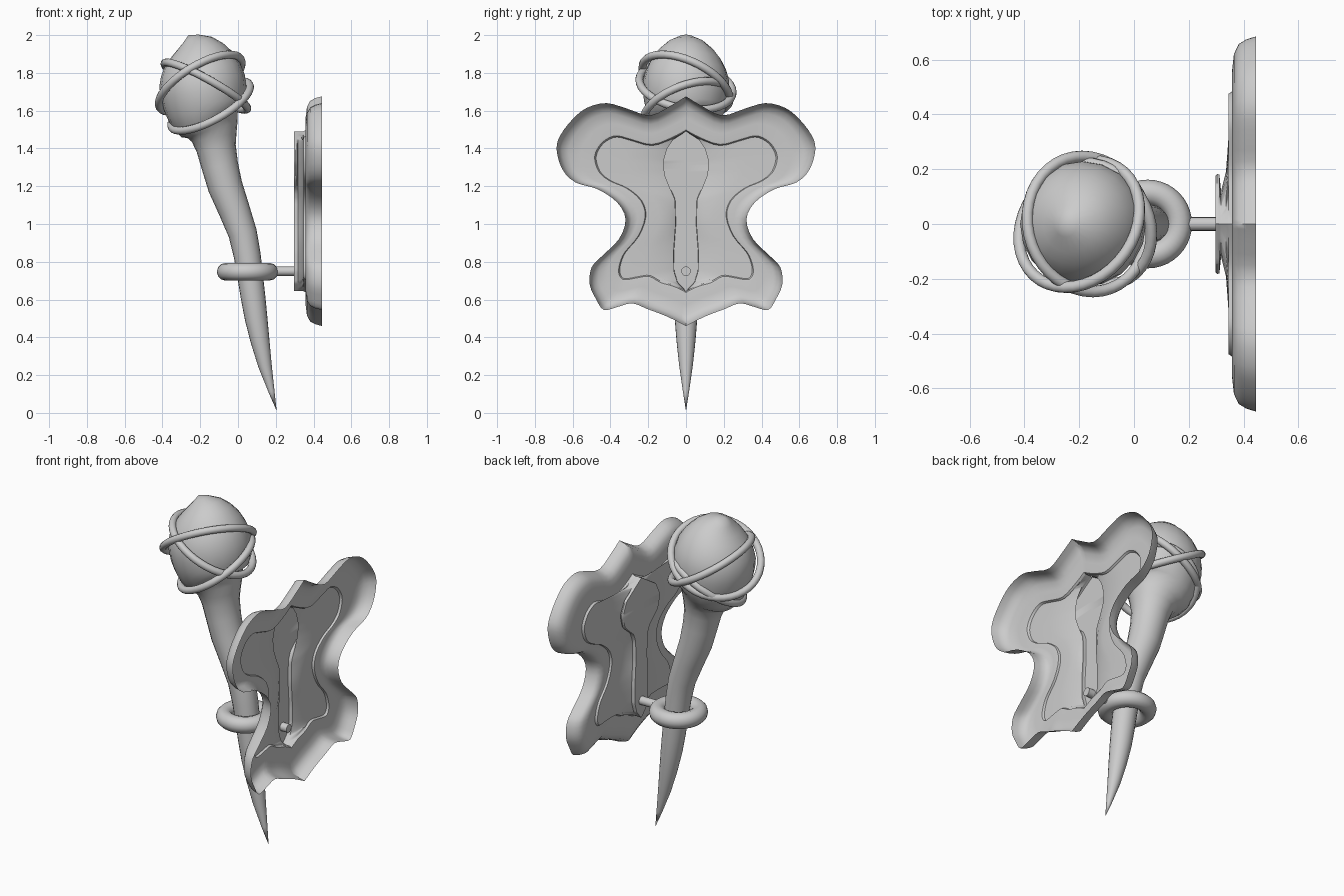
import bpy, math
from mathutils import Vector, Matrix

if "Cube" in bpy.data.objects:
    bpy.data.objects.remove(bpy.data.objects["Cube"])


def spline(pts, n):
    """Catmull-Rom resampling of tuples of any length."""
    p = [Vector(q) for q in pts]
    p = [p[0]] + p + [p[-1]]
    out = []
    for i in range(1, len(p) - 2):
        a, b, c, d = p[i - 1:i + 3]
        for k in range(n):
            t = k / n
            out.append(b + (c - a) * (t / 2) + (a * 2 - b * 5 + c * 4 - d) * (t * t / 2)
                       + (b * 3 - a - c * 3 + d) * (t ** 3 / 2))
    return out + [p[-1]]


def make(name, verts, faces, angle=40):
    me = bpy.data.meshes.new(name)
    me.from_pydata(verts, [], faces)
    me.validate()
    ob = bpy.data.objects.new(name, me)
    bpy.context.collection.objects.link(ob)
    finish(ob, angle)
    return ob


def finish(ob, angle=40):
    bpy.ops.object.select_all(action='DESELECT')
    ob.select_set(True)
    bpy.context.view_layer.objects.active = ob
    bpy.ops.object.mode_set(mode='EDIT')
    bpy.ops.mesh.select_all(action='SELECT')
    bpy.ops.mesh.remove_doubles(threshold=0.0005)
    bpy.ops.mesh.normals_make_consistent(inside=False)
    bpy.ops.object.mode_set(mode='OBJECT')
    bpy.ops.object.shade_smooth_by_angle(angle=math.radians(angle))


def lerp_table(table, z):
    for (z0, w0), (z1, w1) in zip(table, table[1:]):
        if z0 >= z >= z1:
            return w0 + (w1 - w0) * (z0 - z) / (z0 - z1)
    return 0.0


# Torch: x, z, radius along a bent centre line, from the spike to the pointed head
path = spline([(.205, .01, 0), (.143, .25, .036), (.096, .5, .06), (.065, .72, .068),
               (.025, .95, .076), (-.068, 1.2, .092), (-.115, 1.4, .105),
               (-.135, 1.5, .14), (-.165, 1.56, .187), (-.178, 1.64, .22),
               (-.19, 1.76, .228), (-.21, 1.87, .185), (-.235, 1.95, .105),
               (-.262, 2.0, 0)], 2)
SEG = 20
verts, faces = [], []
for i, (x, z, r) in enumerate(path):
    a, b = path[max(i - 1, 0)], path[min(i + 1, len(path) - 1)]
    t = Vector((b.x - a.x, 0, b.y - a.y)).normalized()
    side = Vector((t.z, 0, -t.x))
    for k in range(SEG):
        f = 2 * math.pi * k / SEG
        verts.append(Vector((x, 0, z)) + max(r, 0) * (side * math.cos(f) + Vector((0, 1, 0)) * math.sin(f)))
for i in range(len(path) - 1):
    for k in range(SEG):
        k2 = (k + 1) % SEG
        faces.append((i * SEG + k, i * SEG + k2, (i + 1) * SEG + k2, (i + 1) * SEG + k))
make("torch", verts, faces)


def ring(name, center, major, minor, u=(1, 0, 0), v=(0, 1, 0)):
    bpy.ops.mesh.primitive_torus_add(major_radius=major, minor_radius=minor,
                                     major_segments=40, minor_segments=12)
    ob = bpy.context.object
    ob.name = name
    u, v = Vector(u).normalized(), Vector(v).normalized()
    m = Matrix((u, v, u.cross(v))).transposed().to_4x4()
    ob.matrix_world = Matrix.Translation(center) @ m
    bpy.ops.object.shade_smooth()


# Three tilted bands round the head: x/z centre, slope, forward tilt, radius
for i, (x, z, slope, tilt, r) in enumerate([(-.2, 1.745, 31, .38, .25),
                                            (-.17, 1.73, -29, .15, .25),
                                            (-.145, 1.625, 29, -.32, .235)]):
    a = math.radians(slope)
    c = math.sqrt(1 - tilt * tilt)
    ring(f"head_band_{i + 1}", (x, 0, z), r, .021, (math.cos(a), 0, math.sin(a)),
         (-math.sin(a) * tilt, -c, math.cos(a) * tilt))

# Holder ring and the rod to the wall plate
ring("holder_ring", (.05, 0, .747), .115, .047)
bpy.ops.mesh.primitive_cylinder_add(vertices=16, radius=.025, depth=.15,
                                    location=(.265, 0, .75), rotation=(0, math.pi / 2, 0))
bpy.context.object.name = "holder_rod"
bpy.ops.object.shade_smooth_by_angle(angle=math.radians(40))

# Wall plate, half outline: outer y, z and matching inner floor y, z
outline = spline([
    (0, 1.676, 0, 1.49), (.075, 1.63, .075, 1.45), (.19, 1.575, .18, 1.415),
    (.31, 1.61, .285, 1.44), (.42, 1.64, .365, 1.46), (.525, 1.615, .42, 1.44),
    (.60, 1.555, .455, 1.405), (.665, 1.47, .475, 1.36), (.685, 1.395, .47, 1.315),
    (.655, 1.29, .445, 1.265), (.585, 1.22, .39, 1.225), (.47, 1.185, .31, 1.19),
    (.365, 1.115, .235, 1.125), (.32, 1.025, .212, 1.04), (.355, .92, .25, .935),
    (.445, .83, .32, .85), (.5, .77, .345, .79), (.51, .68, .35, .745),
    (.475, .60, .335, .715), (.435, .545, .305, .712), (.365, .56, .25, .722),
    (.285, .58, .19, .728), (.205, .55, .13, .695), (.10, .51, .06, .675),
    (0, .46, 0, .645)], 3)
flange = [(0, .445), (.05, .41), (.13, .382), (.3, .365), (.6, .358), (.9, .36), (.96, .358), (1, .346)]
leaf = [(1.49, 0), (1.45, .065), (1.4, .1), (1.33, .12), (1.26, .113), (1.2, .09), (1.13, .058),
        (1.0, .055), (.85, .066), (.75, .064), (.69, .045), (.645, 0)]
overhang = [(1.45, 0), (1.4, .045), (1.32, .062), (1.24, .05), (1.18, 0)]
rows = []
for i, (oy, oz, iy, iz) in enumerate(outline):
    row = [(x, oy + (iy - oy) * t, oz + (iz - oz) * t) for t, x in flange]
    lz = 1.0675 + .4225 * math.cos(math.pi * i / (len(outline) - 1))
    w = lerp_table(leaf, lz)
    w2 = w + lerp_table(overhang, lz)
    # floor rising to the raised centre leaf, whose bulb overhangs its neck
    row += [(x, iy + (w - iy) * t, iz + (lz - iz) * t) for t, x in ((.45, .345), (.8, .336), (1, .318))]
    row += [(.312, w2, lz), (.304, w2 + .002 * (w2 > 0), lz), (.297, w2 * .97, lz), (.297, 0, lz)]
    rows.append(row)
n = len(rows[0])
half = len(rows) * n
verts = [p for row in rows for p in row]
verts += [(x, -y, z) for x, y, z in verts]
faces = []
for i in range(len(rows) - 1):
    for j in range(n - 1):
        q = (i * n + j, i * n + j + 1, (i + 1) * n + j + 1, (i + 1) * n + j)
        faces += [q, tuple(half + k for k in reversed(q))]
make("wall_plate", verts, faces, 45)
